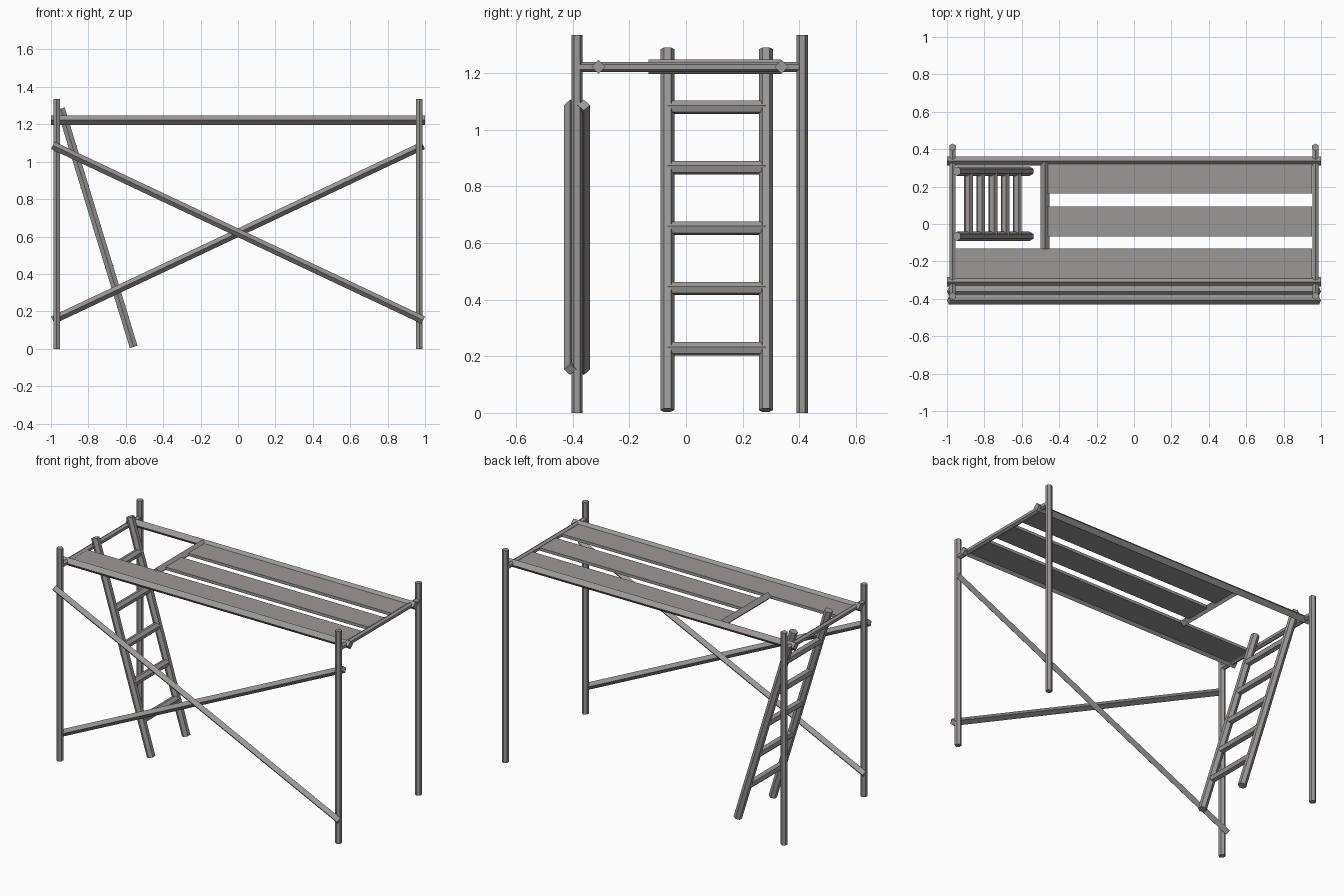
import bpy, bmesh, math
from mathutils import Vector

if "Cube" in bpy.data.objects:
    bpy.data.objects.remove(bpy.data.objects["Cube"])

# Dark, slightly warm grey shared by every part
dark = bpy.data.materials.new("dark_grey")
dark.diffuse_color = (0.33, 0.315, 0.31, 1)
dark.use_nodes = True
dark.node_tree.nodes["Principled BSDF"].inputs["Base Color"].default_value = dark.diffuse_color


def bar(name, a, b, r, sides, ref):
    """Flat-sided prism from a to b; its first corner points towards ref."""
    a, b = Vector(a), Vector(b)
    d = (b - a).normalized()
    u = Vector(ref)
    u = (u - d * u.dot(d)).normalized()
    v = d.cross(u)
    bm = bmesh.new()
    rings = []
    for p in (a, b):
        rings.append([bm.verts.new(p + r * (u * math.cos(t) + v * math.sin(t)))
                      for t in (2 * math.pi * i / sides for i in range(sides))])
    lo, hi = rings
    bm.faces.new(lo[::-1])
    bm.faces.new(hi)
    for i in range(sides):
        j = (i + 1) % sides
        bm.faces.new((lo[i], lo[j], hi[j], hi[i]))
    finish(name, bm)


def plank(name, x0, x1, yc, width, z0, z1):
    bm = bmesh.new()
    bmesh.ops.create_cube(bm, size=1)
    bmesh.ops.scale(bm, vec=(x1 - x0, width, z1 - z0), verts=bm.verts)
    bmesh.ops.translate(bm, vec=((x0 + x1) / 2, yc, (z0 + z1) / 2), verts=bm.verts)
    finish(name, bm)


def finish(name, bm):
    mesh = bpy.data.meshes.new(name)
    bm.to_mesh(mesh)
    bm.free()
    mesh.materials.append(dark)
    bpy.context.collection.objects.link(bpy.data.objects.new(name, mesh))


Y, Z = (0, 1, 0), (0, 0, 1)
DECK = 1.222
FRONT, BACK = -0.385, 0.41

# End frames: two hexagonal posts and a crossbar on each side
for side, x in (("left", -0.97), ("right", 0.97)):
    bar(f"{side}_front_post", (x, FRONT, 0), (x, FRONT, 1.335), 0.02, 6, Y)
    bar(f"{side}_back_post", (x, BACK, 0), (x, BACK, 1.335), 0.02, 6, Y)
    bar(f"{side}_crossbar", (x, FRONT, DECK), (x, BACK, DECK), 0.0175, 6, Z)

# Long square beams under the deck edges, and the trimmer at the hatch
for side, y in (("front", -0.309), ("back", 0.337)):
    bar(f"{side}_beam", (-1, y, DECK), (1, y, DECK), 0.025, 4, Z)
bar("hatch_trimmer", (-0.476, -0.133, DECK), (-0.476, 0.336, DECK), 0.025, 4, Z)

# Deck planks; only the front one runs the full length
for name, x0, y in (("front", -0.965, -0.211), ("middle", -0.465, 0.014),
                    ("back", -0.465, 0.243)):
    plank(f"{name}_plank", x0, 0.953, y, 0.161, 1.212, 1.23)

# Crossed diagonal braces on the front
bar("outer_brace", (-0.99, -0.409, 1.087), (0.99, -0.409, 0.153), 0.0215, 4, Y)
bar("inner_brace", (-0.99, -0.361, 0.153), (0.99, -0.361, 1.087), 0.0215, 4, Y)

# Leaning ladder
foot, head = Vector((-0.558, 0, 0.01)), Vector((-0.947, 0, 1.284))
normal = (head - foot).cross(Vector(Y))
rails = (-0.066, 0.282)
for side, y in zip(("front", "back"), rails):
    off = Vector((0, y, 0))
    bar(f"ladder_{side}_rail", foot + off, head + off, 0.0248, 6, Y)
for i in range(5):
    z = 0.226 + i * 0.2132
    p = foot.lerp(head, (z - foot.z) / (head.z - foot.z))
    bar(f"ladder_rung_{i + 1}", p + Vector((0, rails[0], 0)),
        p + Vector((0, rails[1], 0)), 0.0243, 6, normal)
